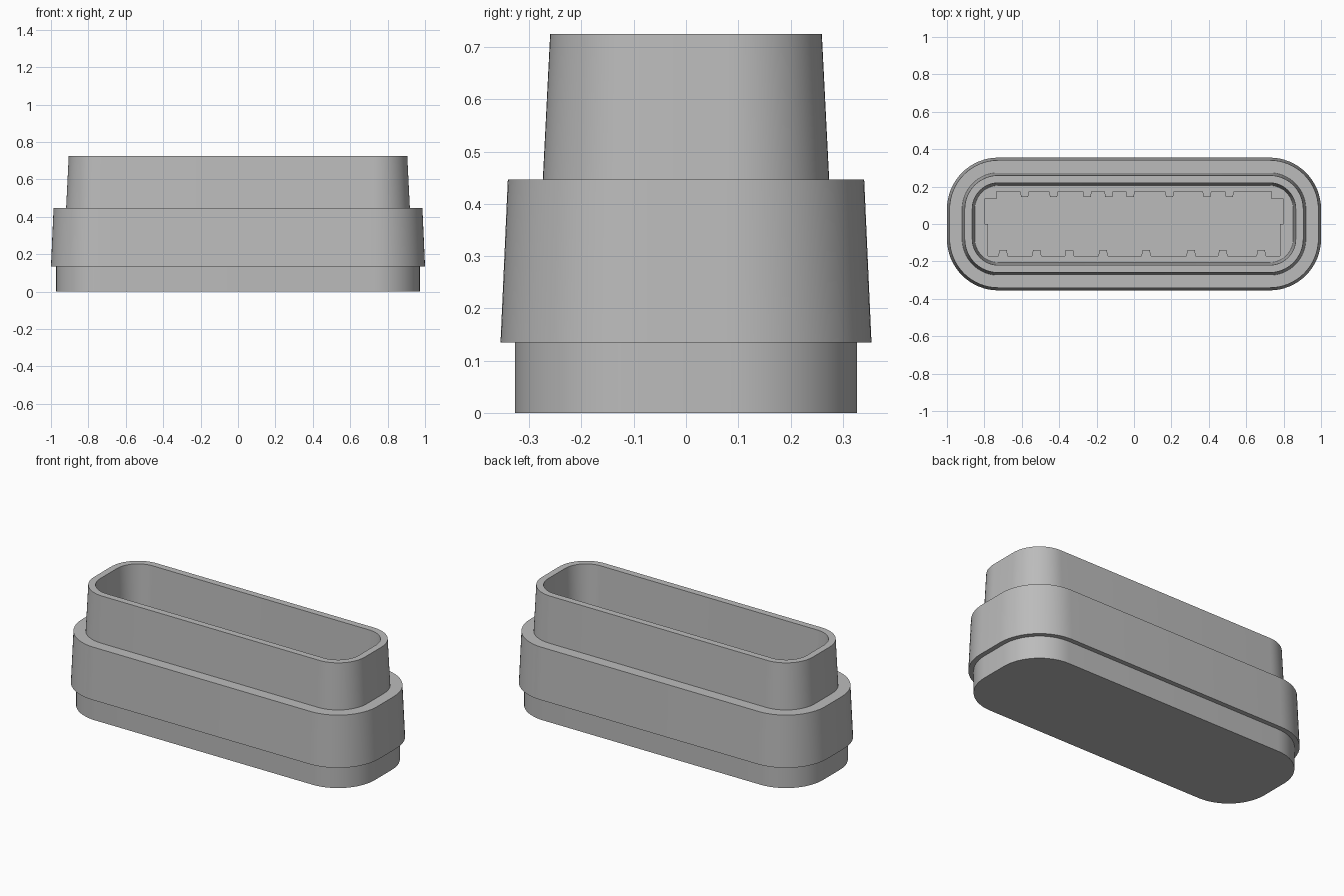
import bpy, bmesh, math

cube = bpy.data.objects.get("Cube")
if cube:
    bpy.data.objects.remove(cube, do_unlink=True)

CORE_X, CORE_Y = 0.725, 0.08      # centres of the rounded corners
CORNER_STEPS = 16

grey = bpy.data.materials.new("plain_grey")
grey.use_nodes = True
grey.diffuse_color = (0.5, 0.5, 0.5, 1)
grey.node_tree.nodes["Principled BSDF"].inputs["Base Color"].default_value = (0.5, 0.5, 0.5, 1)


def rounded_outline(radius):
    """Rounded rectangle around the fixed corner centres."""
    points = []
    for i, (sx, sy) in enumerate([(1, 1), (-1, 1), (-1, -1), (1, -1)]):
        for k in range(CORNER_STEPS + 1):
            a = math.pi / 2 * (i + k / CORNER_STEPS)
            points.append((sx * CORE_X + radius * math.cos(a),
                           sy * CORE_Y + radius * math.sin(a)))
    return points


def loft(name, sections):
    """Closed solid through (outline, z) sections."""
    bm = bmesh.new()
    rings = [[bm.verts.new((x, y, z)) for x, y in outline] for outline, z in sections]
    for low, high in zip(rings, rings[1:]):
        n = len(low)
        for i in range(n):
            j = (i + 1) % n
            bm.faces.new((low[i], low[j], high[j], high[i]))
    bm.faces.new(rings[0][::-1])
    bm.faces.new(rings[-1])
    bmesh.ops.recalc_face_normals(bm, faces=bm.faces)
    mesh = bpy.data.meshes.new(name)
    bm.to_mesh(mesh)
    bm.free()
    mesh.materials.append(grey)
    obj = bpy.data.objects.new(name, mesh)
    bpy.context.collection.objects.link(obj)
    return obj


def toothed_edge(centres, width, edge, inner):
    """Left-to-right line at y = edge with teeth reaching to y = inner."""
    points = []
    for c in centres:
        a, b = c - width / 2, c + width / 2
        points += [(a, edge), (a + 0.005, inner), (b - 0.005, inner), (b, edge)]
    return points


# Stepped, drafted housing with an open cavity: (corner radius, height)
profile = [(0.247, 0), (0.247, 0.135), (0.275, 0.135), (0.261, 0.447),
           (0.194, 0.447), (0.18, 0.725), (0.14, 0.725), (0.126, 0.42)]
housing = loft("housing", [(rounded_outline(r), z) for r, z in profile])

# Toothed pocket in the cavity floor
front_teeth = [-0.70, -0.52, -0.345, -0.165, 0.065, 0.305, 0.475, 0.68]
back_teeth = [-0.585, -0.43, -0.25, -0.135, -0.02, 0.19, 0.39, 0.51]
front = [(-0.78, -0.17)] + toothed_edge(front_teeth, 0.05, -0.17, -0.14) + [(0.78, -0.17)]
back = ([(-0.8, 0), (-0.8, 0.135), (-0.735, 0.135), (-0.735, 0.175)]
        + toothed_edge(back_teeth, 0.048, 0.175, 0.145)
        + [(0.735, 0.175), (0.735, 0.135), (0.8, 0.135), (0.8, 0)])
outline = front + [(0.78, 0)] + back[::-1] + [(-0.78, 0)]
cutter = loft("pocket_cutter", [(outline, 0.25), (outline, 0.5)])
cutter.hide_render = True

bpy.ops.object.select_all(action='DESELECT')
bpy.context.view_layer.objects.active = housing
housing.select_set(True)
cut = housing.modifiers.new("pocket", 'BOOLEAN')
cut.operation = 'DIFFERENCE'
cut.solver = 'EXACT'
cut.object = cutter
bpy.ops.object.modifier_apply(modifier=cut.name)
bpy.data.objects.remove(cutter, do_unlink=True)

bpy.ops.object.shade_smooth_by_angle(angle=math.radians(30))
